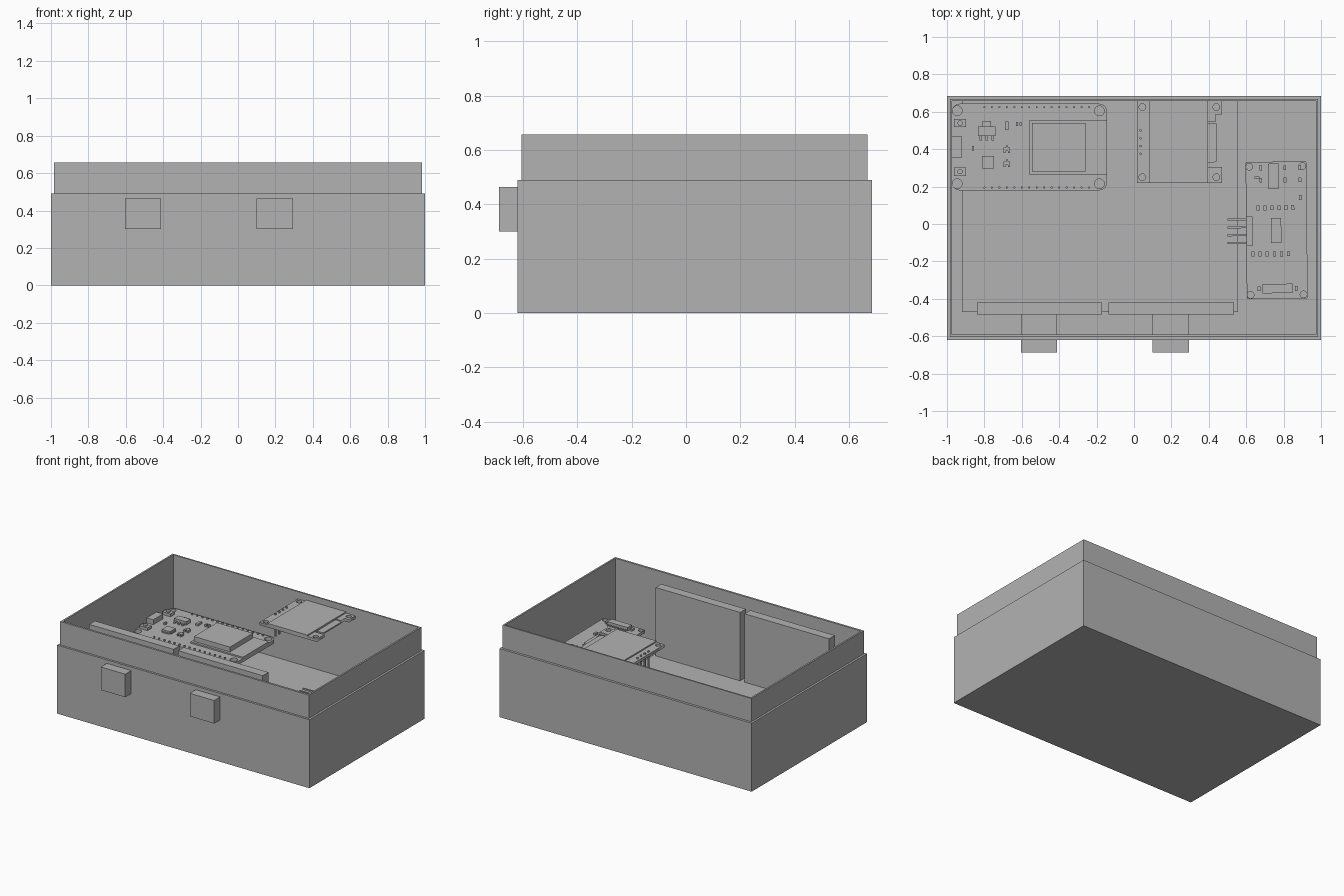
import bpy
import bmesh
from math import cos, sin, pi
from mathutils import Matrix, Vector

cube = bpy.data.objects.get("Cube")
if cube:
    bpy.data.objects.remove(cube, do_unlink=True)

grey = bpy.data.materials.new("plain grey")
grey.use_nodes = True
grey.diffuse_color = (0.45, 0.45, 0.45, 1)
grey.node_tree.nodes["Principled BSDF"].inputs["Base Color"].default_value = grey.diffuse_color


def add_object(name, bm):
    mesh = bpy.data.meshes.new(name)
    bmesh.ops.recalc_face_normals(bm, faces=bm.faces)
    bm.to_mesh(mesh)
    bm.free()
    mesh.materials.append(grey)
    obj = bpy.data.objects.new(name, mesh)
    bpy.context.collection.objects.link(obj)
    return obj


def blocks(name, items, bottom, top):
    """One object made of upright blocks, each given as centre x, centre y, width, depth."""
    bm = bmesh.new()
    for x, y, width, depth in items:
        place = Matrix.Translation((x, y, (bottom + top) / 2))
        size = Matrix.Diagonal((width, depth, top - bottom, 1))
        bmesh.ops.create_cube(bm, size=1, matrix=place @ size)
    return add_object(name, bm)


def span(name, x0, x1, y0, y1, bottom, top):
    return blocks(name, [((x0 + x1) / 2, (y0 + y1) / 2, x1 - x0, y1 - y0)], bottom, top)


def pegs(name, points, radius, bottom, top, sides=12):
    bm = bmesh.new()
    for x, y in points:
        bmesh.ops.create_cone(bm, cap_ends=True, segments=sides, radius1=radius, radius2=radius,
                              depth=top - bottom,
                              matrix=Matrix.Translation((x, y, (bottom + top) / 2)))
    return add_object(name, bm)


def circle(x, y, radius, steps=20):
    return [(x + radius * cos(2 * pi * i / steps), y + radius * sin(2 * pi * i / steps))
            for i in range(steps)]


def rounded(x0, x1, y0, y1, radius, steps=5):
    corners = [(x1 - radius, y1 - radius), (x0 + radius, y1 - radius),
               (x0 + radius, y0 + radius), (x1 - radius, y0 + radius)]
    return [(cx + radius * cos((q + i / steps) * pi / 2), cy + radius * sin((q + i / steps) * pi / 2))
            for q, (cx, cy) in enumerate(corners) for i in range(steps + 1)]


def board(name, outline, holes, radius, bottom, top):
    """Flat plate with round through holes, filled from a flat curve."""
    curve = bpy.data.curves.new(name, "CURVE")
    curve.dimensions = "2D"
    curve.fill_mode = "BOTH"
    curve.extrude = (top - bottom) / 2
    for ring in [outline] + [circle(x, y, radius) for x, y in holes]:
        spline = curve.splines.new("POLY")
        spline.points.add(len(ring) - 1)
        for point, (x, y) in zip(spline.points, ring):
            point.co = (x, y, 0, 1)
        spline.use_cyclic_u = True
    curve.materials.append(grey)
    obj = bpy.data.objects.new(name, curve)
    obj.location.z = (top + bottom) / 2
    bpy.context.collection.objects.link(obj)
    for other in bpy.context.selected_objects:
        other.select_set(False)
    bpy.context.view_layer.objects.active = obj
    obj.select_set(True)
    bpy.ops.object.convert(target="MESH")
    return bpy.context.view_layer.objects.active


def grid(xs, ys):
    return [(x, y) for x in xs for y in ys]


def row(start, end, count):
    return [start + (end - start) * i / (count - 1) for i in range(count)]


# Open case: stepped walls, lip and cavity as one stack of rectangles
sections = [(1, -0.62, 0.685, 0), (1, -0.62, 0.685, 0.49), (0.985, -0.605, 0.668, 0.49),
            (0.985, -0.605, 0.668, 0.657), (0.973, -0.59, 0.657, 0.657),
            (0.973, -0.59, 0.657, 0.02)]
bm = bmesh.new()
rings = [[bm.verts.new(p) for p in ((-w, a, z), (w, a, z), (w, b, z), (-w, b, z))]
         for w, a, b, z in sections]
for low, high in zip(rings, rings[1:]):
    for i in range(4):
        j = (i + 1) % 4
        bm.faces.new((low[i], low[j], high[j], high[i]))
bm.faces.new(rings[0])
bm.faces.new(rings[-1])
add_object("case", bm)

# Base slab, upright panels and front buttons
span("base_slab", -0.92, 0.555, -0.47, 0.657, 0.02, 0.14)
for side, left, button in (("right", -0.84, -0.605), ("left", -0.135, 0.1)):
    span(side + "_panel", left, left + 0.67, -0.485, -0.42, 0.14, 0.63)
    span(side + "_button", button, button + 0.193, -0.688, -0.485, 0.3, 0.465)

# Controller board
base, deck = 0.26, 0.285
board("controller_board", rounded(-0.973, -0.145, 0.18, 0.643, 0.04),
      grid((-0.945, -0.185), (0.215, 0.605)), 0.026, base, deck)
pegs("controller_pins", grid(row(-0.8, -0.24, 15), (0.195, 0.625)), 0.006, 0.22, deck + 0.01, 6)
span("radio_base", -0.56, -0.145, 0.262, 0.555, deck, deck + 0.01)
span("radio_shield", -0.545, -0.26, 0.28, 0.54, deck, deck + 0.045)
span("charging_socket", -0.972, -0.92, 0.355, 0.467, deck, deck + 0.035)
switches = grid((-0.93,), (0.28, 0.54))
blocks("switch_bodies", [(x, y, 0.065, 0.045) for x, y in switches], deck, deck + 0.02)
pegs("switch_caps", switches, 0.014, deck + 0.02, deck + 0.03)
span("regulator_body", -0.835, -0.74, 0.47, 0.52, deck, deck + 0.025)
blocks("regulator_legs", [(-0.788, 0.535, 0.045, 0.03)]
       + [(x, 0.46, 0.012, 0.025) for x in row(-0.82, -0.755, 3)], deck, deck + 0.01)
blocks("controller_chip", [(-0.78, 0.33, 0.065, 0.065)], deck, deck + 0.018)
blocks("controller_chip_legs", [(-0.78, 0.33, 0.078, 0.055), (-0.78, 0.33, 0.055, 0.078)],
       deck, deck + 0.006)
small = [(-0.68, 0.525, 0.02, 0.045), (-0.86, 0.405, 0.01, 0.022)]
small += [(x, 0.535, 0.01, 0.022) for x in (-0.626, -0.606)]
for y in (0.325, 0.4):
    small += [(-0.68, y, 0.036, 0.02), (-0.68, y + 0.012, 0.01, 0.018)]
    small += [(x, y - 0.012, 0.01, 0.018) for x in (-0.692, -0.668)]
blocks("controller_small_parts", small, deck, deck + 0.015)

# Card reader board with a notched side
base, deck = 0.585, 0.605
notch = [(0.015, 0.22), (0.47, 0.22), (0.47, 0.305), (0.395, 0.305),
         (0.395, 0.545), (0.435, 0.545), (0.435, 0.585), (0.47, 0.585), (0.47, 0.657), (0.015, 0.657)]
board("reader_board", notch, grid((0.045, 0.44), (0.25, 0.625)), 0.018, base, deck)
span("card_socket", 0.08, 0.395, 0.22, 0.657, deck, deck + 0.009)
board("memory_card", rounded(0.3, 0.445, 0.33, 0.54, 0.015), [], 0, base + 0.006, base + 0.016)
pegs("reader_pins", grid((0.035,), row(0.375, 0.5, 4)), 0.007, 0.45, deck + 0.01, 6)

# Sensor board, laid down slightly turned
base, deck = 0.295, 0.315
sensor = [board("sensor_board", rounded(0.6, 0.925, -0.4, 0.333, 0.008),
                grid((0.62, 0.903), (-0.378, 0.308)), 0.018, base, deck)]
chips = [(0.748, 0.255, 0.055, 0.135), (0.76, -0.035, 0.055, 0.135), (0.765, -0.345, 0.16, 0.05)]
sensor.append(blocks("sensor_chips", chips, deck, deck + 0.025))
legs = []
for x, y, width, depth in chips:
    for step in row(-0.43, 0.43, 8):
        if depth > width:
            legs.append((x, y + step * depth, width + 0.025, 0.008))
        else:
            legs.append((x + step * width, y, 0.008, depth + 0.025))
sensor.append(blocks("sensor_chip_legs", legs, deck, deck + 0.008))
small = [(x, 0.087, 0.016, 0.026) for x in row(0.665, 0.85, 6)]
small += [(x, -0.16, 0.016, 0.026) for x in row(0.635, 0.825, 6)]
small += [(x, -0.345, 0.014, 0.026) for x in (0.665, 0.865)]
small += [(x, y, 0.014, 0.026) for x, y in grid((0.68, 0.81, 0.89), (0.235, 0.3))]
small += [(0.89, 0.14, 0.014, 0.026), (0.66, 0.25, 0.026, 0.012)]
sensor.append(blocks("sensor_small_parts", small, deck, deck + 0.014))
sensor.append(span("sensor_plug", 0.6, 0.635, -0.115, 0.042, deck, deck + 0.035))
sensor.append(blocks("sensor_plug_pins", [(0.56, y, 0.12, 0.011) for y in row(-0.1, 0.027, 4)],
                     deck + 0.012, deck + 0.023))
pivot = Vector((0.76, -0.035, 0))
turn = Matrix.Translation(pivot) @ Matrix.Rotation(0.01, 4, "Z") @ Matrix.Translation(-pivot)
for part in sensor:
    part.matrix_basis = turn @ part.matrix_basis
